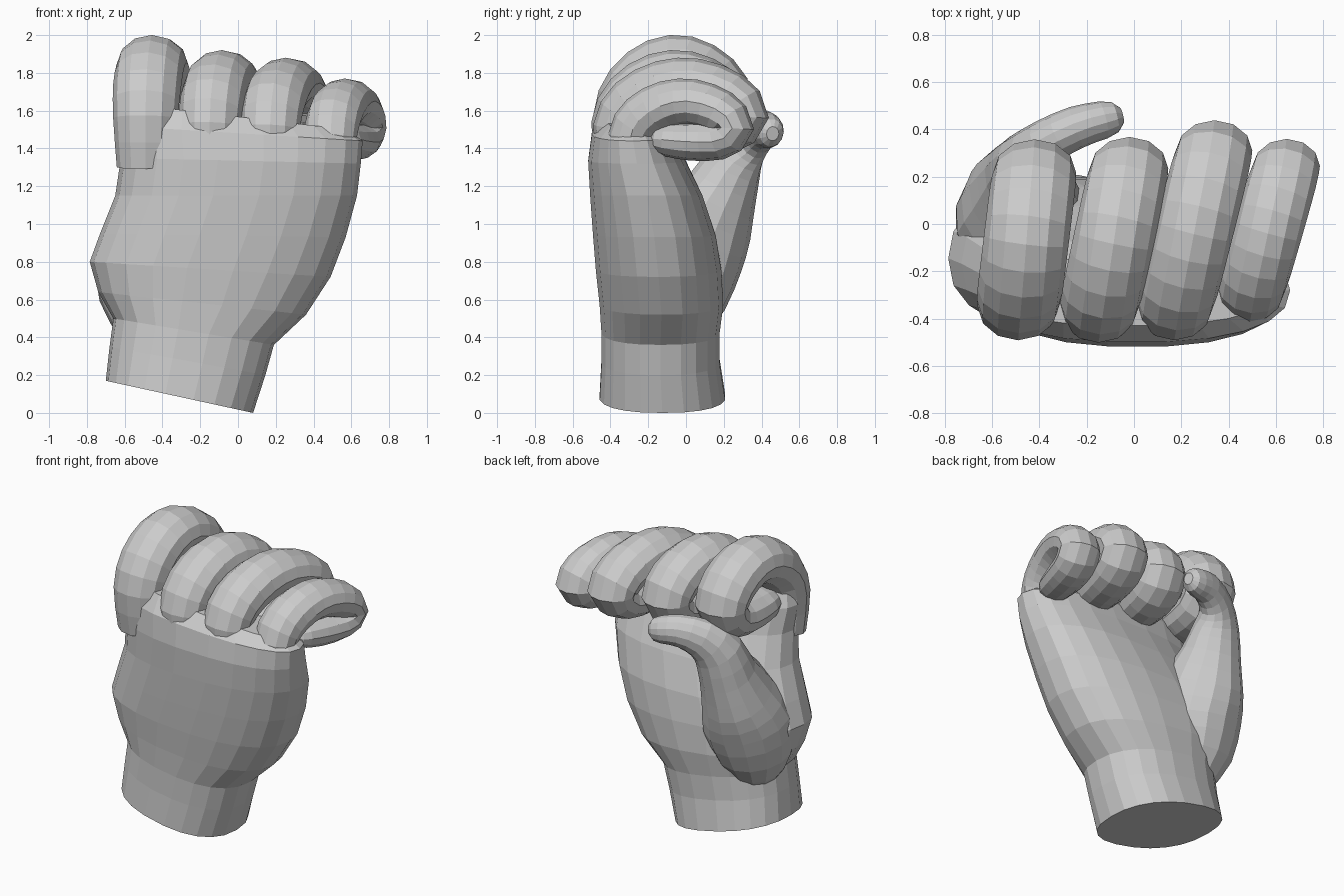
import bpy, bmesh, math
from mathutils import Vector

if "Cube" in bpy.data.objects:
    bpy.data.objects.remove(bpy.data.objects["Cube"])


def skin(name, rings):
    """Join equal-sized rings of points into a closed flat-shaded mesh."""
    bm = bmesh.new()
    loops = [[bm.verts.new(p) for p in ring] for ring in rings]
    n = len(loops[0])
    for a, b in zip(loops, loops[1:]):
        for i in range(n):
            j = (i + 1) % n
            bm.faces.new((a[i], a[j], b[j], b[i]))
    bm.faces.new(loops[0][::-1])
    bm.faces.new(loops[-1])
    bmesh.ops.recalc_face_normals(bm, faces=bm.faces)
    mesh = bpy.data.meshes.new(name)
    bm.to_mesh(mesh)
    bm.free()
    obj = bpy.data.objects.new(name, mesh)
    bpy.context.collection.objects.link(obj)
    return obj


def smooth_path(pts, steps):
    """Catmull-Rom through (x, y, z, side radius, thickness radius)."""
    p = [Vector(q) for q in pts]
    p = [2 * p[0] - p[1]] + p + [2 * p[-1] - p[-2]]
    out = []
    for a, b, c, d in zip(p, p[1:], p[2:], p[3:]):
        for k in range(steps):
            t = k / steps
            out.append(0.5 * (2 * b + (c - a) * t + (2 * a - 5 * b + 4 * c - d) * t * t
                              + (3 * b - a - 3 * c + d) * t ** 3))
    return out + [p[-2]]


def tube(name, pts, side_ref, sides=12, steps=2):
    """Oval tube along a path with a rounded tip."""
    path = smooth_path(pts, steps)
    pos = [Vector(q[:3]) for q in path]
    rings = []

    def ring(c, tangent, rs, rt):
        s = side_ref - tangent * side_ref.dot(tangent)
        s.normalize()
        n = tangent.cross(s)
        return [c + s * rs * math.cos(2 * math.pi * i / sides)
                + n * rt * math.sin(2 * math.pi * i / sides) for i in range(sides)]

    last = len(path) - 1
    for i, q in enumerate(path):
        tan = (pos[min(i + 1, last)] - pos[max(i - 1, 0)]).normalized()
        rings.append(ring(pos[i], tan, q[3], q[4]))
    for ang in (35, 65):
        a = math.radians(ang)
        rings.append(ring(pos[-1] + tan * q[4] * math.sin(a), tan,
                          q[3] * math.cos(a), q[4] * math.cos(a)))
    return skin(name, rings)


# Wrist and palm: (left x, left z, right x, right z, back y, palm y)
sections = [
    (-.70, .17, .08, .00, -.46, .21),
    (-.68, .35, .145, .20, -.45, .18),
    (-.66, .50, .19, .36, -.45, .18),
    (-.74, .64, .36, .52, -.46, .20),
    (-.785, .80, .49, .72, -.48, .19),
    (-.73, .95, .57, .93, -.495, .16),
    (-.65, 1.15, .63, 1.15, -.51, .09),
    (-.62, 1.35, .65, 1.32, -.52, .00),
    (-.64, 1.52, .66, 1.44, -.50, -.06),
    (-.61, 1.64, .58, 1.50, -.43, -.14),
]
rings = []
for xl, zl, xr, zr, y0, y1 in sections:
    ring = []
    for i in range(22):
        a = 2 * math.pi * i / 22
        c, s = math.cos(a), math.sin(a)
        u = math.copysign(abs(c) ** 0.85, c)
        v = math.copysign(abs(s) ** 0.85, s)
        ring.append(((xl + xr) / 2 + u * (xr - xl) / 2,
                     (y0 + y1) / 2 + v * (y1 - y0) / 2,
                     (zl + zr) / 2 + u * (zr - zl) / 2))
    rings.append(ring)
skin("palm_and_wrist", rings)

# Fingers share one curl: (u along y, v along z, width scale, thickness scale)
curl = [(.02, -.7, .85, .8), (0, .1, .95, .95), (.12, .62, 1, 1), (.36, .95, 1, 1),
        (.62, 1, 1, .97), (.88, .75, 1, .95), (1, .35, .97, .92),
        (.86, .04, .92, .85), (.58, 0, .85, .8), (.36, .04, .75, .7)]
# name, base x, tip x, half width, half thickness, y min, y max, z min, z max
fingers = [
    ("index_finger", -.49, -.42, .18, .150, -.50, .37, 1.40, 2.00),
    ("middle_finger", -.15, -.02, .17, .145, -.51, .38, 1.37, 1.92),
    ("ring_finger", .17, .34, .165, .140, -.50, .45, 1.36, 1.88),
    ("little_finger", .49, .645, .145, .125, -.42, .37, 1.33, 1.77),
]
for name, xb, xt, w, r, y0, y1, z0, z1 in fingers:
    pts = []
    for u, v, sw, st in curl:
        pts.append((xb + (xt - xb) * u, y0 + r + (y1 - y0 - 2 * r) * u,
                    z0 + r * .85 + (z1 - z0 - r * 1.85) * v, w * sw, r * st))
    tube(name, pts, Vector((1, 0, 0)))

# Thumb with its fleshy base, folded across the palm
tube("thumb", [
    (-.48, -.08, .40, .14, .12),
    (-.50, -.02, .60, .23, .24),
    (-.48, .03, .82, .27, .28),
    (-.46, .11, 1.02, .26, .23),
    (-.45, .20, 1.20, .19, .18),
    (-.43, .27, 1.36, .14, .16),
    (-.36, .35, 1.46, .10, .13),
    (-.24, .41, 1.50, .09, .105),
    (-.13, .44, 1.49, .08, .09),
], Vector((-.45, .9, 0)), sides=14)
